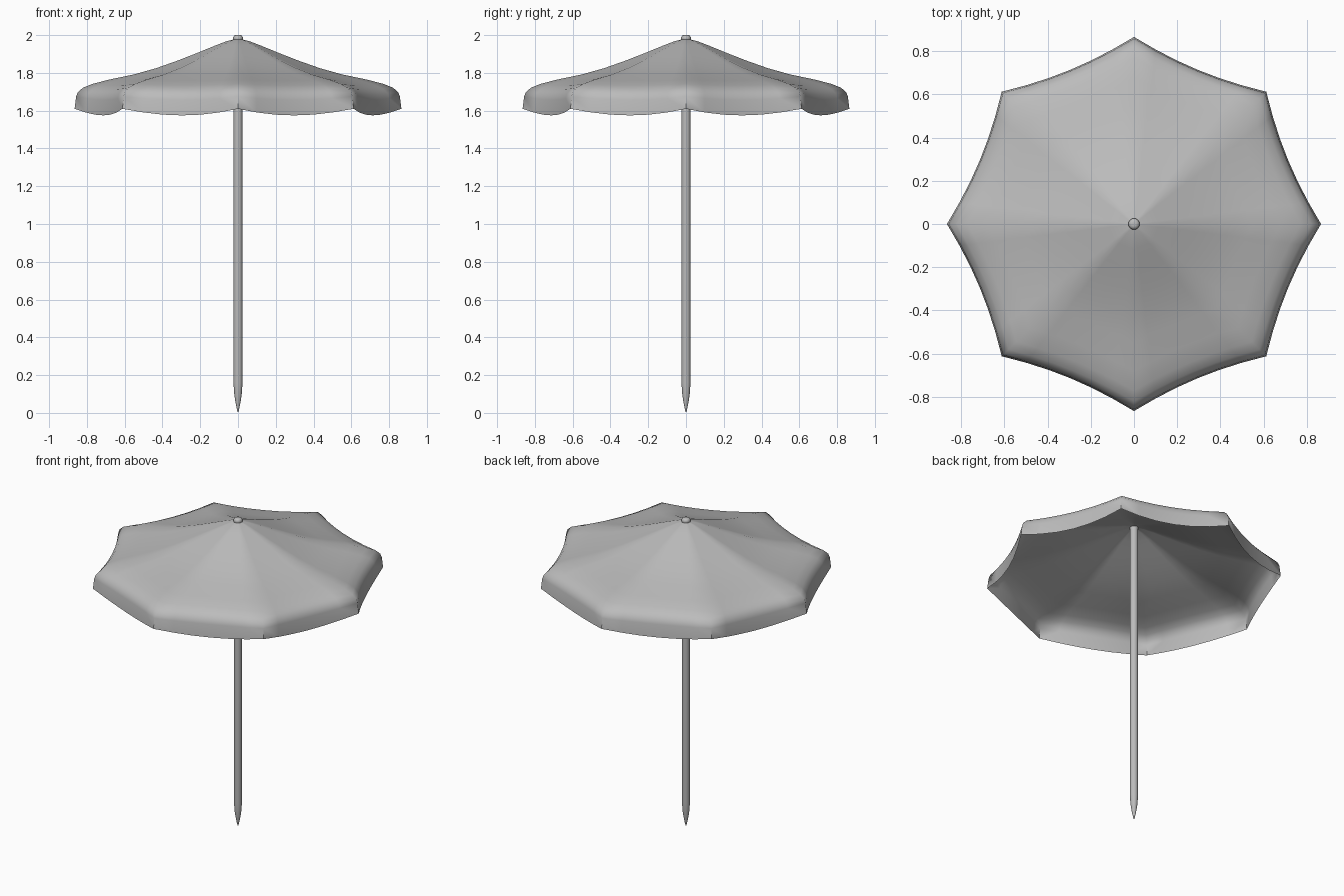
import bpy, bmesh, math

cube = bpy.data.objects.get("Cube")
if cube:
    bpy.data.objects.remove(cube, do_unlink=True)

grey = bpy.data.materials.new("plain_grey")
grey.use_nodes = True
grey.diffuse_color = (0.5, 0.5, 0.5, 1)
grey.node_tree.nodes["Principled BSDF"].inputs["Base Color"].default_value = (0.5, 0.5, 0.5, 1)

PANELS, STEPS = 8, 6


def finish(bm, name, angle):
    bmesh.ops.remove_doubles(bm, verts=bm.verts, dist=0.0001)
    bmesh.ops.recalc_face_normals(bm, faces=bm.faces)
    mesh = bpy.data.meshes.new(name)
    bm.to_mesh(mesh)
    bm.free()
    obj = bpy.data.objects.new(name, mesh)
    bpy.context.collection.objects.link(obj)
    mesh.materials.append(grey)
    bpy.ops.object.select_all(action='DESELECT')
    obj.select_set(True)
    bpy.context.view_layer.objects.active = obj
    bpy.ops.object.shade_smooth_by_angle(angle=math.radians(angle))
    return obj


def skin(rings):
    """Join closed rings of points with quads."""
    bm = bmesh.new()
    loops = [[bm.verts.new(p) for p in ring] for ring in rings]
    for a, b in zip(loops, loops[1:]):
        for i in range(len(a)):
            j = (i + 1) % len(a)
            bm.faces.new((a[i], a[j], b[j], b[i]))
    return bm


def lathe(name, profile, sides, angle):
    turns = [math.tau * i / sides for i in range(sides)]
    return finish(skin([[(r * math.cos(t), r * math.sin(t), z) for t in turns]
                        for r, z in profile]), name, angle)


def canopy_ring(r, z, inset, drop):
    """Eight ribs joined by straight panels, bowed inward and downward."""
    ring = []
    for p in range(PANELS):
        a, b = math.tau * p / PANELS, math.tau * (p + 1) / PANELS
        for s in range(STEPS):
            t = s / STEPS
            bow = 4 * t * (1 - t)
            k = r - inset * bow
            ring.append((k * ((1 - t) * math.cos(a) + t * math.cos(b)),
                         k * ((1 - t) * math.sin(a) + t * math.sin(b)),
                         z - drop * bow))
    return ring


# Canopy: rib radius, height, inward bow and downward bow from hub to hem
canopy_profile = [
    (0.02, 1.978, 0, 0), (0.06, 1.968, 0, 0), (0.12, 1.945, 0, 0),
    (0.22, 1.904, 0, 0), (0.32, 1.865, 0.002, 0), (0.43, 1.826, 0.005, 0.001),
    (0.55, 1.792, 0.01, 0.003), (0.68, 1.765, 0.017, 0.006),
    (0.77, 1.742, 0.022, 0.008), (0.82, 1.722, 0.025, 0.01),
    (0.848, 1.698, 0.027, 0.013), (0.857, 1.675, 0.028, 0.018),
    (0.865, 1.61, 0.03, 0.035)]
finish(skin([canopy_ring(*p) for p in canopy_profile]), "canopy", 60)

# Pole with a pointed ground spike
lathe("pole", [(0, 0), (0.006, 0.02), (0.014, 0.06), (0.02, 0.1),
               (0.024, 0.16), (0.024, 1.975)], 16, 40)

# Rounded knob on top of the canopy
lathe("top_knob", [(0, 1.965), (0.02, 1.967), (0.026, 1.975), (0.026, 1.988),
                   (0.02, 1.997), (0.01, 2.0), (0, 2.0)], 16, 60)
